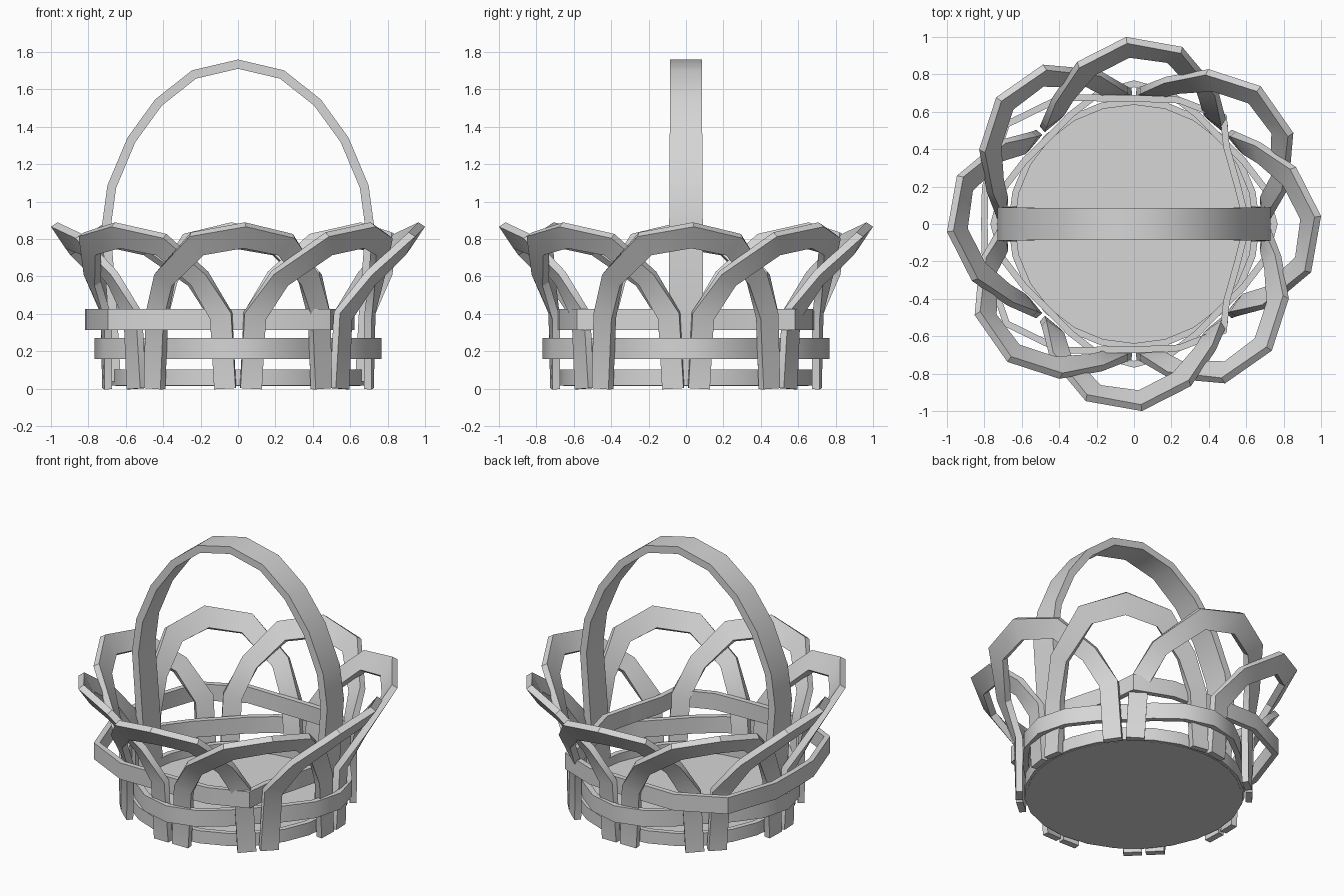
import bpy, bmesh, math
from mathutils import Vector

cube = bpy.data.objects.get("Cube")
if cube:
    bpy.data.objects.remove(cube)

grey = bpy.data.materials.new("plain_grey")
grey.use_nodes = True
colour = (0.67, 0.67, 0.67, 1)
grey.diffuse_color = colour
grey.node_tree.nodes["Principled BSDF"].inputs["Base Color"].default_value = colour


def finish(bm, name):
    bmesh.ops.recalc_face_normals(bm, faces=bm.faces[:])
    mesh = bpy.data.meshes.new(name)
    bm.to_mesh(mesh)
    bm.free()
    mesh.materials.append(grey)
    obj = bpy.data.objects.new(name, mesh)
    bpy.context.collection.objects.link(obj)
    bpy.ops.object.select_all(action='DESELECT')
    obj.select_set(True)
    bpy.context.view_layer.objects.active = obj
    bpy.ops.object.shade_smooth_by_angle(angle=math.radians(30))
    return obj


def polar(angle, r, z):
    return Vector((r * math.cos(angle), r * math.sin(angle), z))


def ribbon(name, points, normals, widths, thick, closed=False):
    """Flat strip swept along points, with mitred bends."""
    bm = bmesh.new()
    rings = []
    n = len(points)
    for i, p in enumerate(points):
        before = points[i - 1] if closed or i > 0 else p
        after = points[(i + 1) % n] if closed or i < n - 1 else p
        a, b = (p - before).normalized(), (after - p).normalized()
        t = (a + b).normalized()
        normal = (normals[i] - t * normals[i].dot(t)).normalized()
        side = t.cross(normal).normalized()
        ref = a if a.length else b
        mitre = 1 / max(0.7, ref.dot(t))
        # Widen the strip only across the axis in which it bends
        in_face = abs((b - a).dot(side)) > abs((b - a).dot(normal))
        w = side * widths[i] / 2 * (mitre if in_face else 1)
        h = normal * thick / 2 * (1 if in_face else mitre)
        rings.append([bm.verts.new(p + u * w + v * h)
                      for u, v in ((-1, -1), (1, -1), (1, 1), (-1, 1))])
    for i in range(n if closed else n - 1):
        r, s = rings[i], rings[(i + 1) % n]
        for k in range(4):
            m = (k + 1) % 4
            bm.faces.new((r[k], r[m], s[m], s[k]))
    if not closed:
        bm.faces.new(rings[0])
        bm.faces.new(rings[-1])
    return finish(bm, name)


# Floor disc
bm = bmesh.new()
bmesh.ops.create_cone(bm, cap_ends=True, segments=32, radius1=0.655, radius2=0.655, depth=0.03)
bmesh.ops.translate(bm, verts=bm.verts[:], vec=(0, 0, 0.03))
finish(bm, "floor")


# Horizontal woven bands, as (degrees, radius) outlines
def band(name, z, height, outline):
    polars = [(math.radians(d), r) for d, r in outline]
    ribbon(name, [polar(a, r, z) for a, r in polars],
           [polar(a, 1, 0) for a, r in polars], [height] * len(polars), 0.035, True)


turn = range(0, 360, 15)
band("lower_band", 0.06, 0.085, [(d, 0.655) for d in turn])
band("middle_band", 0.215, 0.11,
     [(d, 0.70 + 0.05 * math.cos(math.radians(4 * d))) for d in turn])
# Runs inside the staves on one side and bulges outside on the other
weave = [(20, 0.59), (40, 0.645), (50, 0.745), (70, 0.705), (90, 0.672),
         (120, 0.78), (142, 0.865), (166, 0.82)]
band("upper_band", 0.37, 0.11,
     [(0, 0.605)] + weave + [(180, 0.80)] + [(360 - d, r) for d, r in reversed(weave)])

# Flared arches: angle from the middle, radius, height, outward lean, width
# The clockwise side lies outside its neighbour, the other side inside
path = [(-39.4, 0.703, 0, 0, 0.115),
        (-37.7, 0.71, 0.39, 0.2, 0.115),
        (-29, 0.81, 0.59, 0.6, 0.11),
        (-13.5, 0.93, 0.775, 0.67, 0.125),
        (2, 0.945, 0.82, 0.67, 0.13),
        (17, 0.87, 0.77, 0.67, 0.125),
        (29.5, 0.77, 0.59, 0.6, 0.11),
        (37.7, 0.71, 0.39, 0.2, 0.115),
        (39.4, 0.703, 0, 0, 0.115)]

for k in range(8):
    centre = math.tau * k / 8
    pts, nors, wids = [], [], []
    for deg, r, z, lean, width in path:
        a = centre + math.radians(deg)
        pts.append(polar(a, r, z))
        nors.append(polar(a, 1, -lean))
        wids.append(width)
    ribbon(f"arch_{k + 1}", pts, nors, wids, 0.042)

# Carrying handle
side = [(0.65, 0.04), (0.67, 0.4), (0.705, 0.86), (0.675, 1.08),
        (0.57, 1.33), (0.425, 1.53), (0.235, 1.68)]
arc = side + [(0, 1.735)] + [(-x, z) for x, z in reversed(side)]
pts = [Vector((x, 0, z)) for x, z in arc]
nors = [Vector((x, 0, max(0, z - 0.9))) for x, z in arc]
ribbon("handle", pts, nors, [0.19 - 0.012 * z for x, z in arc], 0.048)
